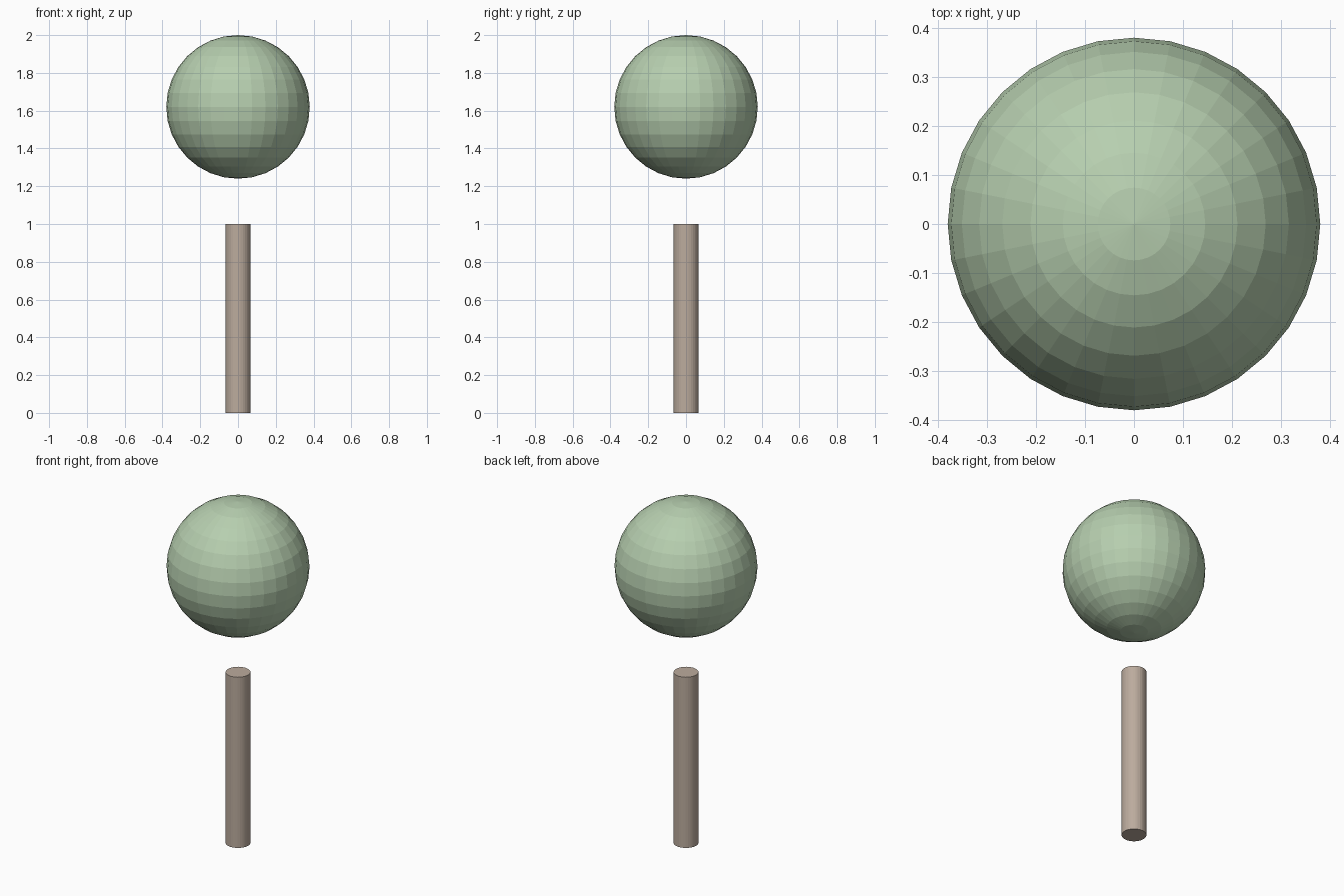
import bpy

if "Cube" in bpy.data.objects:
    bpy.data.objects.remove(bpy.data.objects["Cube"])


def finish(name, color):
    obj = bpy.context.object
    obj.name = name
    mat = bpy.data.materials.new(name + "_color")
    mat.diffuse_color = color
    mat.use_nodes = True
    mat.node_tree.nodes["Principled BSDF"].inputs["Base Color"].default_value = mat.diffuse_color
    obj.data.materials.append(mat)
    return obj


# Trunk: faceted cylinder standing on the ground
bpy.ops.mesh.primitive_cylinder_add(vertices=32, radius=0.066, depth=1.0,
                                    location=(0, 0, 0.5))
finish("trunk", (0.50, 0.41, 0.34, 1))

# Crown: flat-shaded ball floating above the trunk
bpy.ops.mesh.primitive_uv_sphere_add(segments=32, ring_count=16, radius=0.38,
                                     location=(0, 0, 1.62))
finish("crown", (0.47, 0.62, 0.43, 1))
